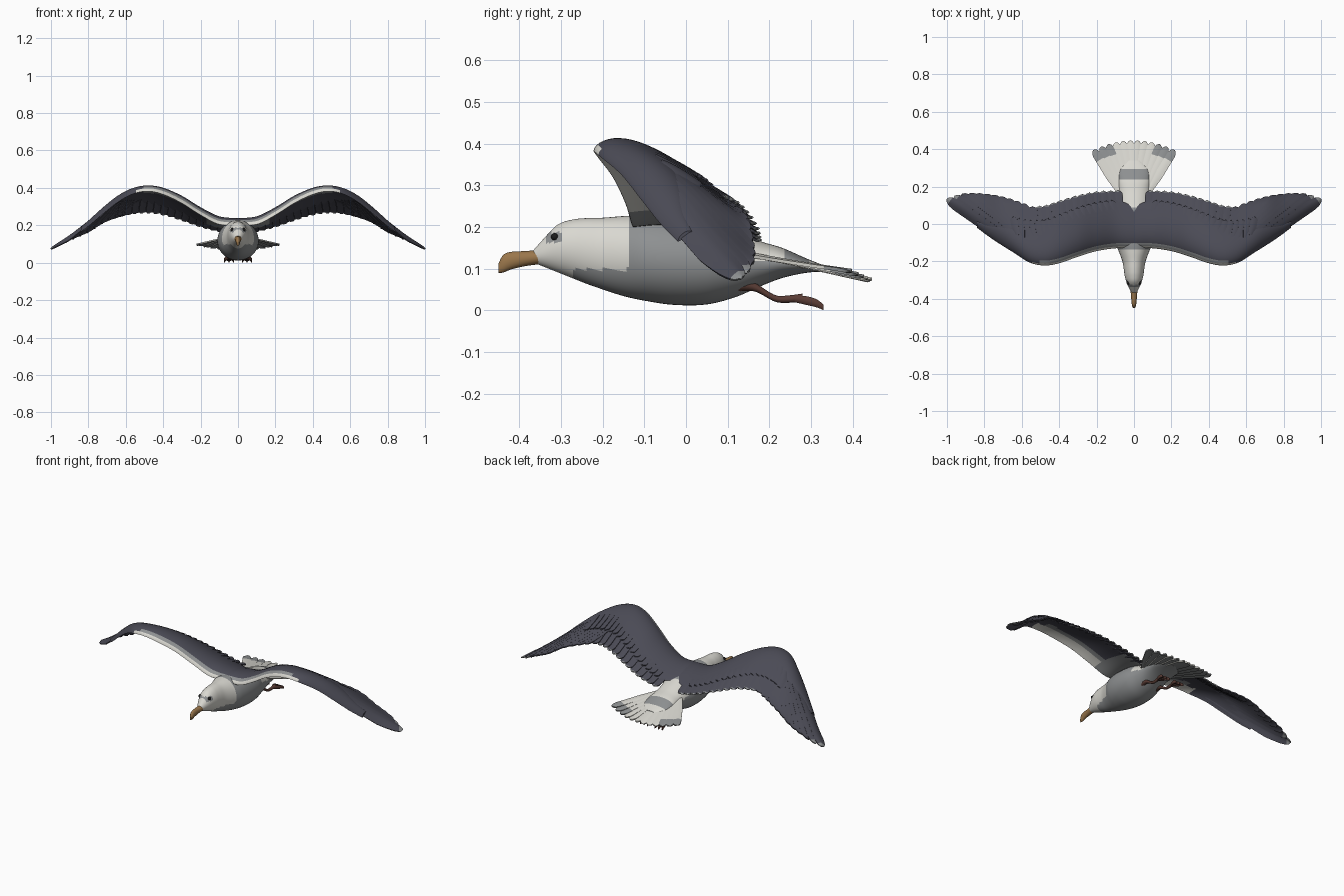
import bpy, bmesh, math
from mathutils import Vector

if "Cube" in bpy.data.objects:
    bpy.data.objects.remove(bpy.data.objects["Cube"])


def mat(name, r, g, b):
    m = bpy.data.materials.new(name)
    m.diffuse_color = (r, g, b, 1)
    m.use_nodes = True
    m.node_tree.nodes["Principled BSDF"].inputs["Base Color"].default_value = m.diffuse_color
    return m


WHITE = mat("plumage white", .70, .69, .64)
GREY = mat("plumage grey", .27, .28, .285)
SLATE = mat("wing slate", .07, .07, .092)
BEAK = mat("beak ochre", .32, .18, .07)
LEG = mat("leg brown", .10, .045, .035)
BLACK = mat("eye black", .012, .012, .012)


def interp(rows, x):
    """Smooth interpolation of table rows keyed by their first column."""
    x = min(max(x, rows[0][0]), rows[-1][0])
    i = 0
    while i < len(rows) - 2 and x > rows[i + 1][0]:
        i += 1
    a, b = rows[i], rows[i + 1]
    p, q = rows[max(i - 1, 0)], rows[min(i + 2, len(rows) - 1)]
    h = b[0] - a[0]
    t = (x - a[0]) / h
    out = []
    for k in range(1, len(a)):
        ma = (b[k] - p[k]) / (b[0] - p[0]) * h
        mb = (q[k] - a[k]) / (q[0] - a[0]) * h
        out.append((2*t**3 - 3*t*t + 1) * a[k] + (t**3 - 2*t*t + t) * ma
                   + (3*t*t - 2*t**3) * b[k] + (t**3 - t*t) * mb)
    return out


def finish(name, bm, mats, mirror=False, solid=0, under=0, rule=None):
    if not solid:
        bmesh.ops.recalc_face_normals(bm, faces=bm.faces)
    bm.normal_update()
    for f in bm.faces:
        if solid and f.normal.z < 0:
            f.normal_flip()
        if rule:
            f.material_index = rule(f.calc_center_median(), f.normal)
    me = bpy.data.meshes.new(name)
    bm.to_mesh(me)
    bm.free()
    for m in mats:
        me.materials.append(m)
    ob = bpy.data.objects.new(name, me)
    bpy.context.collection.objects.link(ob)
    if solid:
        s = ob.modifiers.new("thickness", 'SOLIDIFY')
        s.thickness, s.offset, s.material_offset = solid, -1, under
    if mirror:
        m = ob.modifiers.new("mirror", 'MIRROR')
        m.use_mirror_merge = False
    bpy.ops.object.select_all(action='DESELECT')
    ob.select_set(True)
    bpy.context.view_layer.objects.active = ob
    bpy.ops.object.convert(target='MESH')
    bpy.ops.object.shade_smooth_by_angle(angle=math.radians(40))
    return ob


def skin(bm, rings):
    vs = [[bm.verts.new(p) for p in r] for r in rings]
    n = len(rings[0])
    for a, b in zip(vs, vs[1:]):
        for k in range(n):
            bm.faces.new((a[k], a[(k+1) % n], b[(k+1) % n], b[k]))
    bm.faces.new(vs[0])
    bm.faces.new(vs[-1])


def tube(bm, rows, steps, n):
    """Loft along y from rows of (y, z low, z high, half width, x centre)."""
    rings = []
    for i in range(steps + 1):
        y = rows[0][0] + (rows[-1][0] - rows[0][0]) * i / steps
        lo, hi, w, xc = interp(rows, y)
        rings.append([(xc + w * math.cos(2*math.pi*k/n), y,
                       (lo+hi)/2 + (hi-lo)/2 * math.sin(2*math.pi*k/n)) for k in range(n)])
    skin(bm, rings)


# Body with head, neck and tail base
body = [(-.368, .115, .142, .012, 0), (-.345, .106, .168, .026, 0), (-.31, .092, .204, .041, 0),
        (-.275, .078, .217, .05, 0), (-.24, .064, .221, .055, 0), (-.2, .05, .222, .062, 0),
        (-.15, .034, .226, .08, 0), (-.1, .023, .228, .1, 0), (-.03, .013, .225, .11, 0),
        (.05, .014, .213, .108, 0), (.12, .032, .188, .094, 0), (.18, .058, .165, .086, 0),
        (.23, .077, .15, .085, 0), (.29, .09, .124, .075, 0), (.34, .093, .104, .03, 0)]


def body_rule(c, n):
    if abs(c.y + .315) < .02 and abs(c.z - .175) < .012:
        return 1
    if c.y < -.27 or (c.y < -.135 and c.z > .098):
        return 0
    if c.y > .09 and n.z > .25:
        return 1 if .235 < c.y < .295 else 0
    return 1


bm = bmesh.new()
tube(bm, body, 110, 48)
finish("body", bm, [WHITE, GREY], rule=body_rule)

# Hooked beak
bm = bmesh.new()
tube(bm, [(-.45, .09, .112, .005, 0), (-.44, .09, .132, .01, 0), (-.42, .098, .14, .013, 0),
          (-.385, .106, .142, .016, 0), (-.34, .112, .146, .02, 0)], 20, 20)
finish("beak", bm, [BEAK])

# Eyes
bm = bmesh.new()
bmesh.ops.create_uvsphere(bm, u_segments=16, v_segments=10, radius=.009)
bmesh.ops.translate(bm, verts=bm.verts, vec=(.031, -.315, .176))
finish("eyes", bm, [BLACK], mirror=True)

# Wing stations: x, front y, front z, rear y, rear z, camber, covered chord, thickness
WING = [(0, -.125, .205, .18, .16, .03, .72, .02), (.1, -.13, .205, .175, .17, .035, .85, .025),
        (.2, -.145, .255, .17, .195, .04, .82, .025), (.3, -.175, .318, .15, .23, .045, .8, .025),
        (.4, -.21, .365, .12, .26, .045, .8, .024), (.48, -.222, .382, .095, .27, .045, .78, .02),
        (.56, -.205, .368, .09, .265, .045, .7, .018), (.64, -.155, .325, .1, .25, .045, .55, .014),
        (.72, -.105, .262, .135, .215, .04, .4, .012), (.8, -.05, .195, .15, .165, .035, .25, .009),
        (.9, .03, .125, .155, .12, .02, .15, .006), (1, .12, .075, .145, .07, .005, .1, .003)]


def chord(x, y):
    yl, _, yt = interp(WING, x)[:3]
    return (y - yl) / (yt - yl)


def wing_z(x, y):
    yl, zl, yt, zt, cam = interp(WING, x)[:5]
    v = min(max((y - yl) / (yt - yl), -.15), 1.15)
    return zl + (zt - zl) * v + cam * math.sin(math.pi * min(max(v, 0), 1) ** .7)


def at(x, v):
    yl, _, yt = interp(WING, x)[:3]
    return (x, yl + (yt - yl) * v)


def wing_rule(c, n):
    v = chord(c.x, c.y)
    if n.z < 0:
        if c.x < .17:
            return 1
        return 0 if v < .2 and c.x < .56 else (1 if v < .32 and c.x < .5 else 2)
    if c.x < .54 and v < .03:
        return 0
    return 1 if c.x < .5 and v < .09 else 2


# Wing core with rounded front edge
bm = bmesh.new()
rings = []
for i in range(61):
    x = .84 * i / 60
    vm, th = interp(WING, x)[5:]
    ring = []
    for k in range(48):
        a = 2 * math.pi * k / 48
        v = vm * (1 - math.cos(a)) / 2
        px, py = at(x, v)
        ring.append((px, py, wing_z(px, py) + th * math.sin(a) * (1 - .6 * v)))
    rings.append(ring)
skin(bm, rings)
finish("wings", bm, [WHITE, GREY, SLATE], mirror=True, rule=wing_rule)


def feather(bm, root, tip, hw, zf, lift=0, tilt=0, index=0, tip_index=None, tip_from=.88):
    """Rounded blade laid on the height function zf."""
    r, t2 = Vector(root), Vector(tip)
    d = t2 - r
    n = Vector((-d.y, d.x)).normalized()
    rows = []
    for i in range(17):
        t = math.sin(math.pi / 2 * i / 16)
        w = hw * min(1, .6 + t) * (math.sqrt(max(1 - ((t - .86) / .14) ** 2, .004)) if t > .86 else 1)
        row = []
        for s in (-1, -.5, 0, .5, 1):
            p = r + d * t + n * w * s
            row.append(bm.verts.new((p.x, p.y, zf(p.x, p.y) + lift + tilt * s + .003 * (1 - abs(s)))))
        rows.append((t, row))
    for (t, a), (_, b) in zip(rows, rows[1:]):
        for k in range(4):
            f = bm.faces.new((a[k], a[k+1], b[k+1], b[k]))
            f.material_index = tip_index if tip_index is not None and t > tip_from else index


# Primary flight feathers fanned from the wrist
bm = bmesh.new()
TIPS = [(0, .1), (.25, .135), (.5, .155), (.8, .158), (1, .135)]
for i in range(11):
    f = i / 10
    feather(bm, (.5 + .11 * f, -.02 - .115 * f), (.61 + .39 * f, interp(TIPS, f)[0]),
            .03, wing_z, .002, .004, 0, 1 if f > .85 else None, .93)
finish("primary_feathers", bm, [SLATE, GREY], mirror=True, solid=.006)

# Secondary feathers along the rear edge, pale tipped near the body
bm = bmesh.new()
for i in range(15):
    x = .075 + .038 * i
    feather(bm, at(x, .5), at(x + .014, 1.01), .026, wing_z, .001, .004, 0, 1 if x < .5 else None, .93)
finish("secondary_feathers", bm, [SLATE, GREY], mirror=True, solid=.006)

# Overlapping covert feathers on the upper wing
bm = bmesh.new()
for i in range(18):
    x = .1 + .031 * i
    feather(bm, at(x, .4), at(x + .02, .84 - .1 * (i / 17)), .02, wing_z, .009, .004)
finish("covert_feathers", bm, [SLATE], mirror=True, solid=.006)


# Fanned tail
def tail_z(x, y):
    return .14 - .225 * (y - .15) + .35 * x * x


bm = bmesh.new()
for i in range(12):
    s = (i - 5.5) / 5.5
    feather(bm, (.07 * s, .16), (.215 * s, .447 - .05 * s * s), .023, tail_z, .002 - .006 * abs(s),
            .003 * (1 if s > 0 else -1), 0, 1 if abs(s) > .6 else None, .72)
finish("tail_feathers", bm, [WHITE, GREY, GREY], solid=.008, under=1)

# Legs trailing behind with webbed feet
bm = bmesh.new()
tube(bm, [(.12, .045, .085, .018, .045), (.165, .045, .066, .011, .047), (.215, .02, .036, .008, .048),
          (.25, .018, .036, .009, .048), (.28, .02, .04, .012, .048)], 16, 12)
for dx in (-.022, 0, .022):
    tube(bm, [(.255, .02, .036, .007, .048), (.29, .012, .034, .007, .048 + dx * .7),
              (.315, .006, .026, .006, .048 + dx), (.33, .0, .014, .003, .048 + dx * 1.1)], 10, 10)
tube(bm, [(.26, .022, .032, .008, .048), (.29, .017, .026, .018, .048), (.316, .01, .018, .024, .048)], 6, 12)
finish("legs_and_feet", bm, [LEG], mirror=True)
